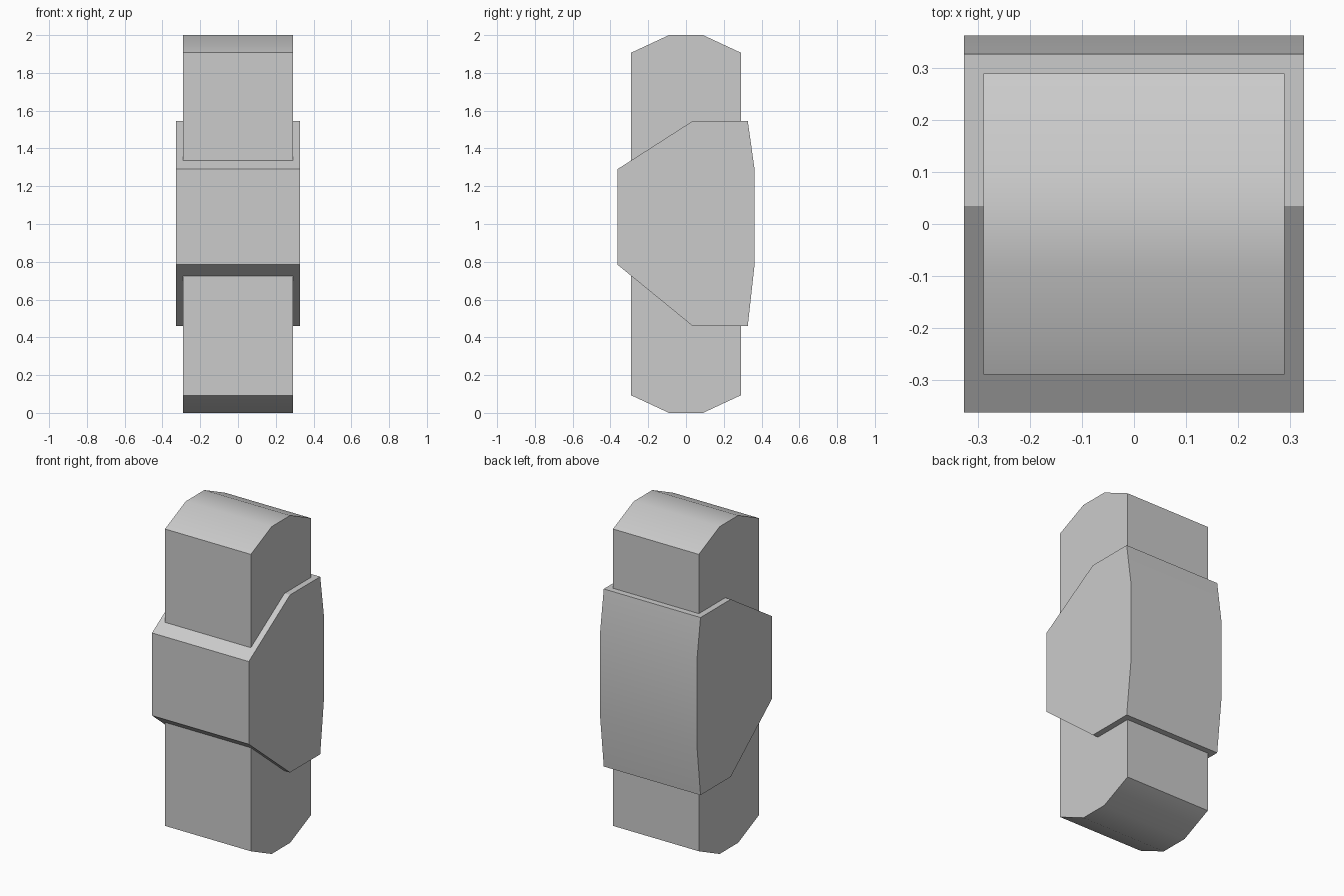
import bpy
import bmesh
import math

cube = bpy.data.objects.get("Cube")
if cube:
    bpy.data.objects.remove(cube, do_unlink=True)

grey = bpy.data.materials.new("light_grey")
grey.use_nodes = True
colour = (0.6, 0.6, 0.6, 1)
grey.diffuse_color = colour
grey.node_tree.nodes["Principled BSDF"].inputs["Base Color"].default_value = colour


def extrude_profile(name, profile, half_width):
    """Extrude a side outline of (y, z) points across x."""
    bm = bmesh.new()
    side = bm.faces.new([bm.verts.new((-half_width, y, z)) for y, z in profile])
    result = bmesh.ops.extrude_face_region(bm, geom=[side], use_keep_orig=True)
    moved = [v for v in result["geom"] if isinstance(v, bmesh.types.BMVert)]
    bmesh.ops.translate(bm, verts=moved, vec=(2 * half_width, 0, 0))
    bmesh.ops.recalc_face_normals(bm, faces=bm.faces)
    mesh = bpy.data.meshes.new(name)
    bm.to_mesh(mesh)
    bm.free()
    mesh.materials.append(grey)
    obj = bpy.data.objects.new(name, mesh)
    bpy.context.collection.objects.link(obj)
    bpy.ops.object.select_all(action="DESELECT")
    obj.select_set(True)
    bpy.context.view_layer.objects.active = obj
    bpy.ops.object.shade_smooth_by_angle(angle=math.radians(30))
    return obj


# Tall square post with chamfered front and back edges at both ends
lower_end = [(-0.29, 0.093), (-0.09, 0), (0.09, 0), (0.29, 0.093)]
upper_end = [(y, 2 - z) for y, z in reversed(lower_end)]
extrude_profile("post", lower_end + upper_end, 0.29)

# Collar around the middle, wedge-shaped in front and gently bowed behind
extrude_profile("collar", [
    (-0.363, 0.785), (0.035, 0.46), (0.327, 0.46), (0.363, 0.785),
    (0.363, 1.29), (0.327, 1.545), (0.035, 1.545), (-0.363, 1.29),
], 0.327)
